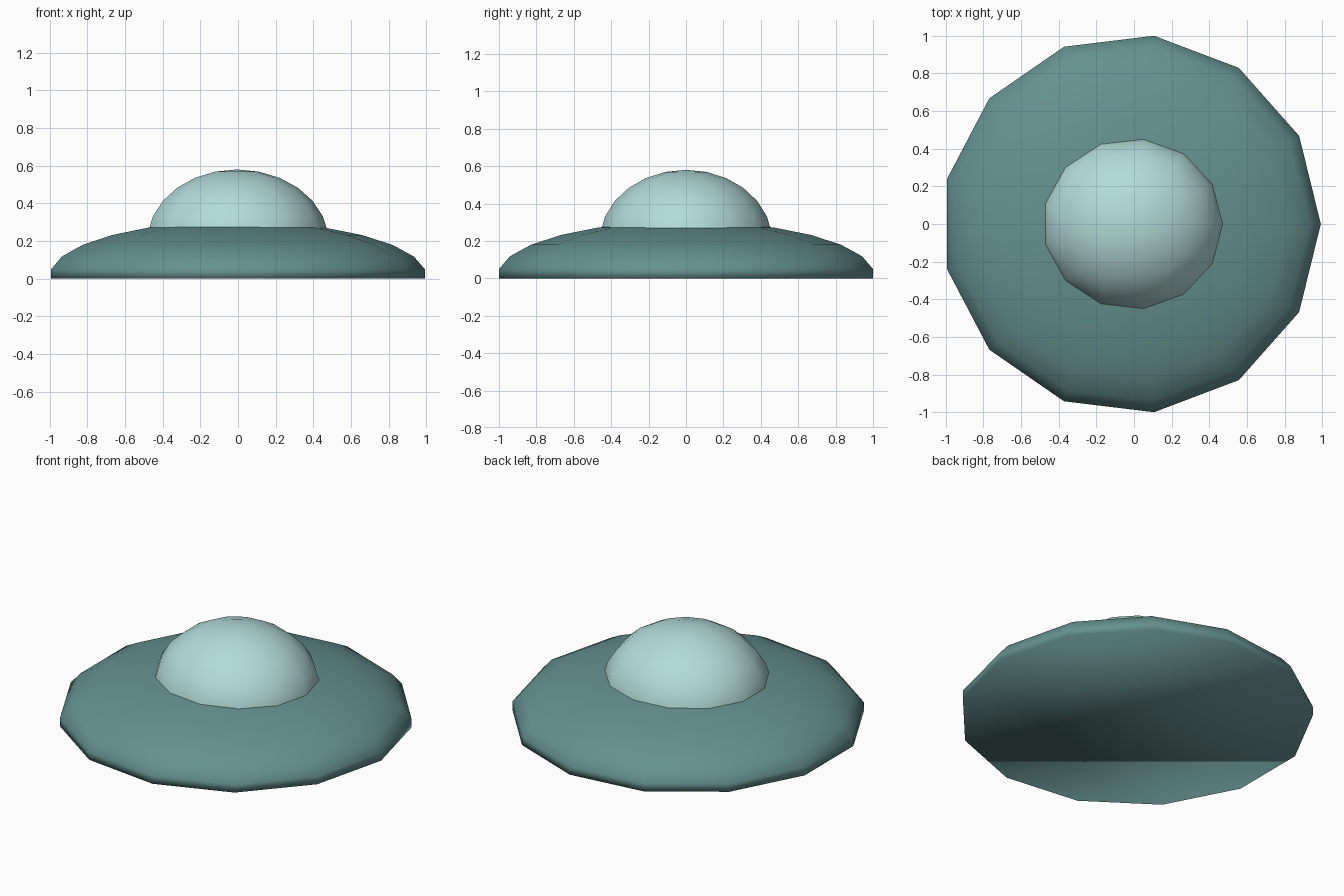
import bpy, bmesh
from math import sin, cos, pi

if "Cube" in bpy.data.objects:
    bpy.data.objects.remove(bpy.data.objects["Cube"])

SIDES = 13          # segments around, and latitude steps of the squashed spheres
STEP = pi / SIDES


def material(name, rgb):
    m = bpy.data.materials.new(name)
    m.diffuse_color = (*rgb, 1)
    m.use_nodes = True
    m.node_tree.nodes["Principled BSDF"].inputs["Base Color"].default_value = m.diffuse_color
    return m


def cap(name, radii, centre, floor, mat):
    """Upper part of a squashed 13-sided sphere, closed flat at the floor height."""
    rx, ry, h = radii
    cx, cz = centre
    lats = [(i + 0.5) * STEP for i in range(6)]
    profile = [(cos(lats[0]), floor)] + [(cos(a), cz + h * sin(a)) for a in lats]
    bm = bmesh.new()
    rings = [[bm.verts.new((cx + rx * r * cos(2 * STEP * k), ry * r * sin(2 * STEP * k), z))
              for k in range(SIDES)] for r, z in profile]
    for low, high in zip(rings, rings[1:]):
        for k in range(SIDES):
            n = (k + 1) % SIDES
            bm.faces.new((low[k], low[n], high[n], high[k]))
    tip = bm.verts.new((cx, 0, cz + h))
    for k in range(SIDES):
        bm.faces.new((rings[-1][k], rings[-1][(k + 1) % SIDES], tip))
    bm.faces.new(rings[0][::-1])
    for f in bm.faces:
        f.smooth = True
    mesh = bpy.data.meshes.new(name)
    bm.to_mesh(mesh)
    bm.free()
    mesh.materials.append(mat)
    ob = bpy.data.objects.new(name, mesh)
    bpy.context.collection.objects.link(ob)
    return ob


# Wide saucer base with a short upright rim
cap("saucer_base", (1.0145, 1.0145, 0.29), (-0.0146, 0.015), 0.0,
    material("teal", (0.13, 0.285, 0.275)))

# Pale dome sunk into the top of the base
cap("dome", (0.49, 0.466, 0.385), (-0.007, 0.195), 0.19,
    material("pale_teal", (0.45, 0.71, 0.69)))
